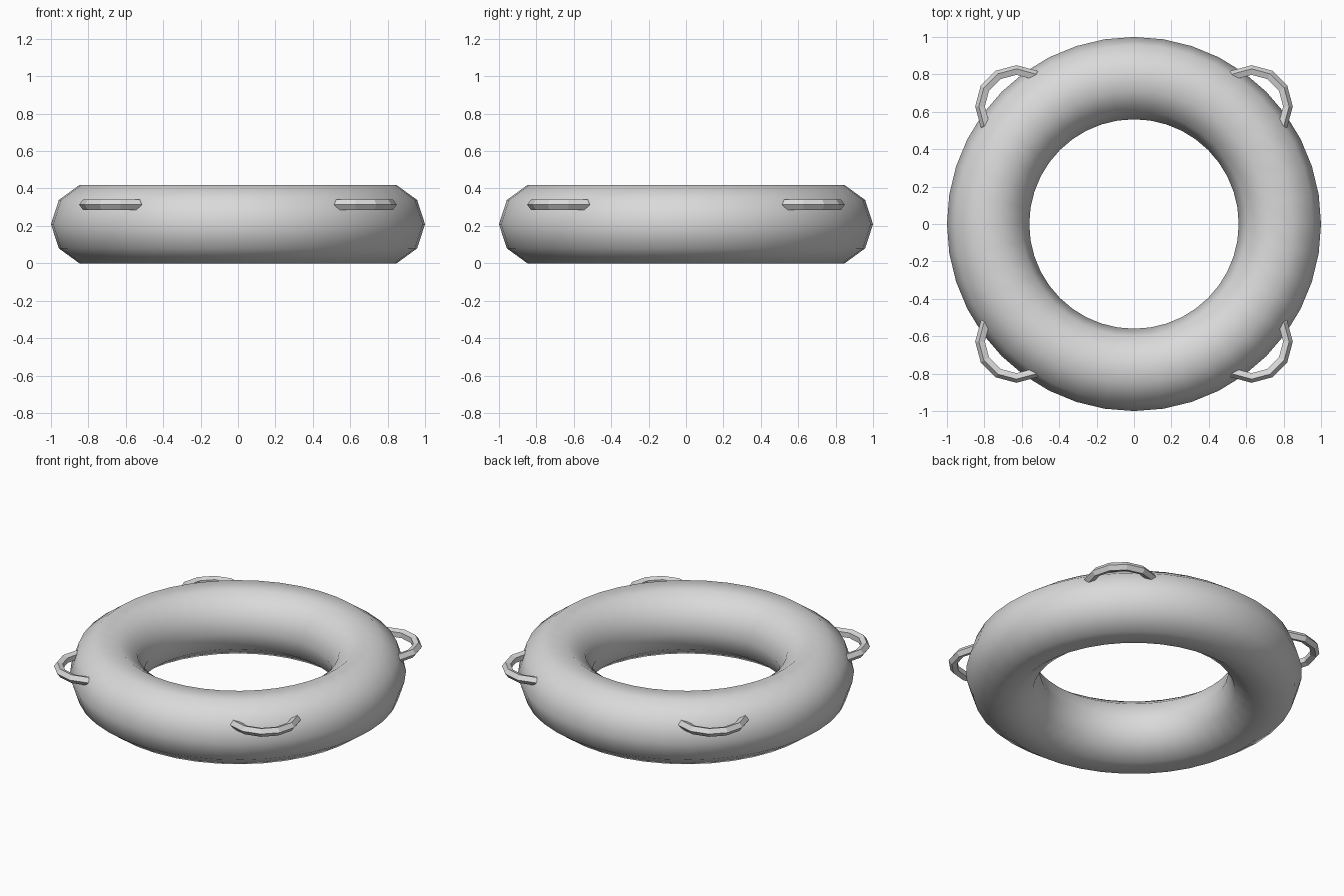
import bpy

if "Cube" in bpy.data.objects:
    bpy.data.objects.remove(bpy.data.objects["Cube"])

# One grey for the whole model
grey = bpy.data.materials.new("light grey")
grey.diffuse_color = (0.7, 0.7, 0.7, 1)
grey.use_nodes = True
grey.node_tree.nodes["Principled BSDF"].inputs["Base Color"].default_value = grey.diffuse_color


def torus(name, location, major, minor, major_segs, minor_segs, smooth):
    bpy.ops.mesh.primitive_torus_add(
        location=location, major_radius=major, minor_radius=minor,
        major_segments=major_segs, minor_segments=minor_segs)
    ob = bpy.context.object
    ob.name = name
    ob.data.materials.append(grey)
    if smooth:
        bpy.ops.object.shade_smooth()
    else:
        bpy.ops.object.shade_flat()
    return ob


# Main float ring: ten-sided tube, smooth shaded
torus("float_ring", (0, 0, 0.209), 0.78, 0.22, 40, 10, True)

# Four faceted grab handles, half sunk into the ring at the diagonals
for side, sx in (("right", 1), ("left", -1)):
    for end, sy in (("back", 1), ("front", -1)):
        torus(f"grab_handle_{end}_{side}", (0.629 * sx, 0.629 * sy, 0.313),
              0.1915, 0.0285, 12, 5, False)
